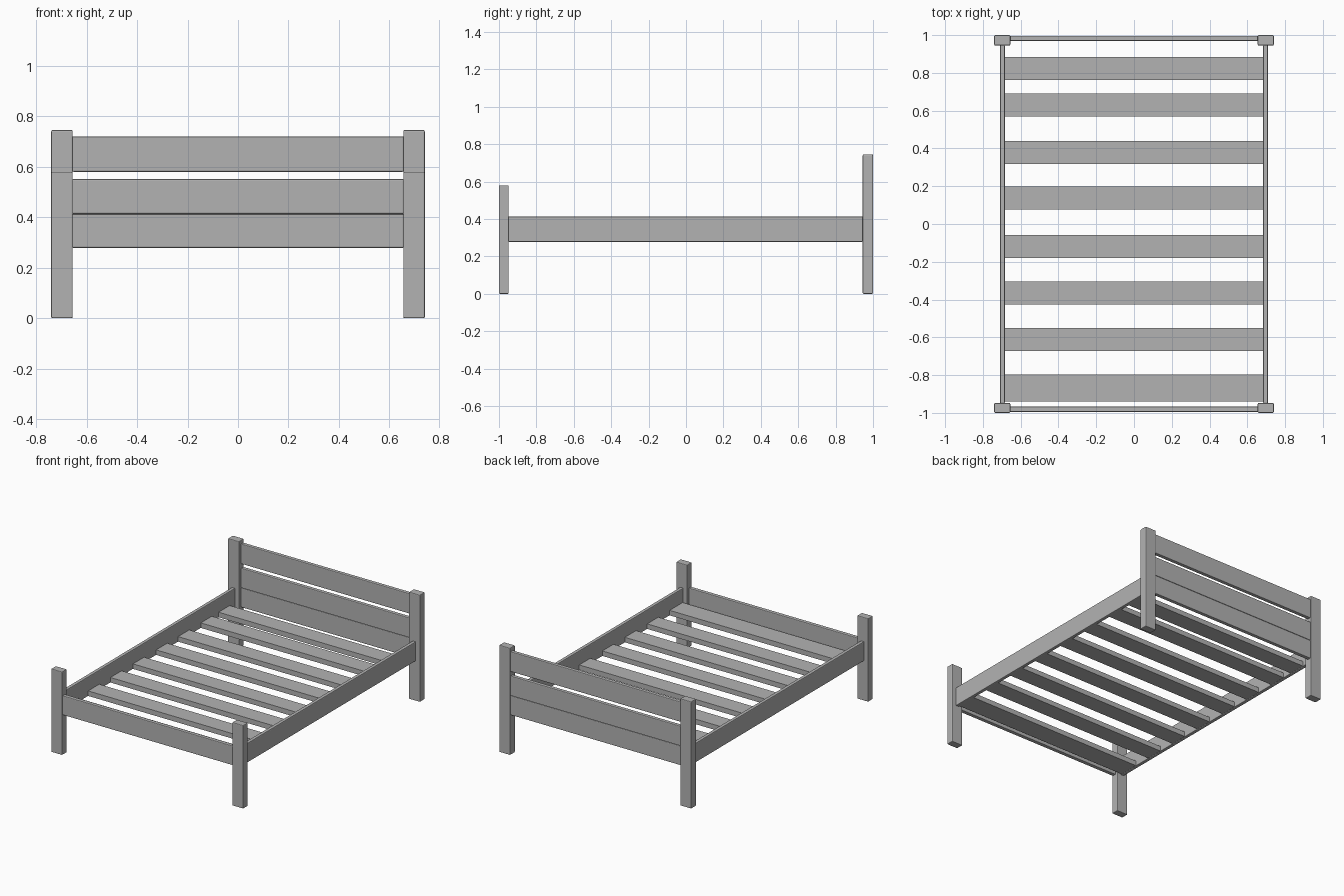
import bpy
import bmesh

cube = bpy.data.objects.get("Cube")
if cube:
    bpy.data.objects.remove(cube, do_unlink=True)

grey = bpy.data.materials.new("plain grey")
grey.use_nodes = True
grey.diffuse_color = (0.45, 0.45, 0.45, 1)
grey.node_tree.nodes["Principled BSDF"].inputs["Base Color"].default_value = (0.45, 0.45, 0.45, 1)


def board(name, x, y, z, bevel=0.005):
    """Box spanning the (low, high) ranges, with slightly eased edges."""
    mesh = bpy.data.meshes.new(name)
    bm = bmesh.new()
    bmesh.ops.create_cube(bm, size=1)
    for v in bm.verts:
        for axis, (low, high) in enumerate((x, y, z)):
            v.co[axis] = high if v.co[axis] > 0 else low
    bm.to_mesh(mesh)
    bm.free()
    mesh.materials.append(grey)
    obj = bpy.data.objects.new(name, mesh)
    bpy.context.collection.objects.link(obj)
    if bevel:
        mod = obj.modifiers.new("eased edges", "BEVEL")
        mod.width = bevel
        mod.segments = 2
    return obj


# Posts and side rails, mirrored left and right
for side, sign in (("left", 1), ("right", -1)):
    post_x = sorted((sign * 0.655, sign * 0.74))
    rail_x = sorted((sign * 0.684, sign * 0.709))
    board(f"{side}_front_post", post_x, (-1, -0.948), (0, 0.58))
    board(f"{side}_back_post", post_x, (0.945, 1), (0, 0.745))
    board(f"{side}_side_rail", rail_x, (-0.95, 0.947), (0.278, 0.413))

# Footboard rail and three headboard planks
span = (-0.657, 0.657)
board("footboard_rail", span, (-0.995, -0.967), (0.278, 0.413))
head_y = (0.969, 0.996)
for name, z in (("lower", (0.278, 0.413)), ("middle", (0.413, 0.551)), ("upper", (0.58, 0.72))):
    board(f"headboard_{name}_plank", span, head_y, z)

# Mattress slats; the one at the foot is wider
slat_backs = (0.885, 0.69, 0.44, 0.198, -0.057, -0.305, -0.55, -0.797)
for i, back in enumerate(slat_backs):
    width = 0.143 if i == len(slat_backs) - 1 else 0.122
    board(f"slat_{i + 1}", (-0.685, 0.685), (back - width, back), (0.28, 0.315), bevel=0)
